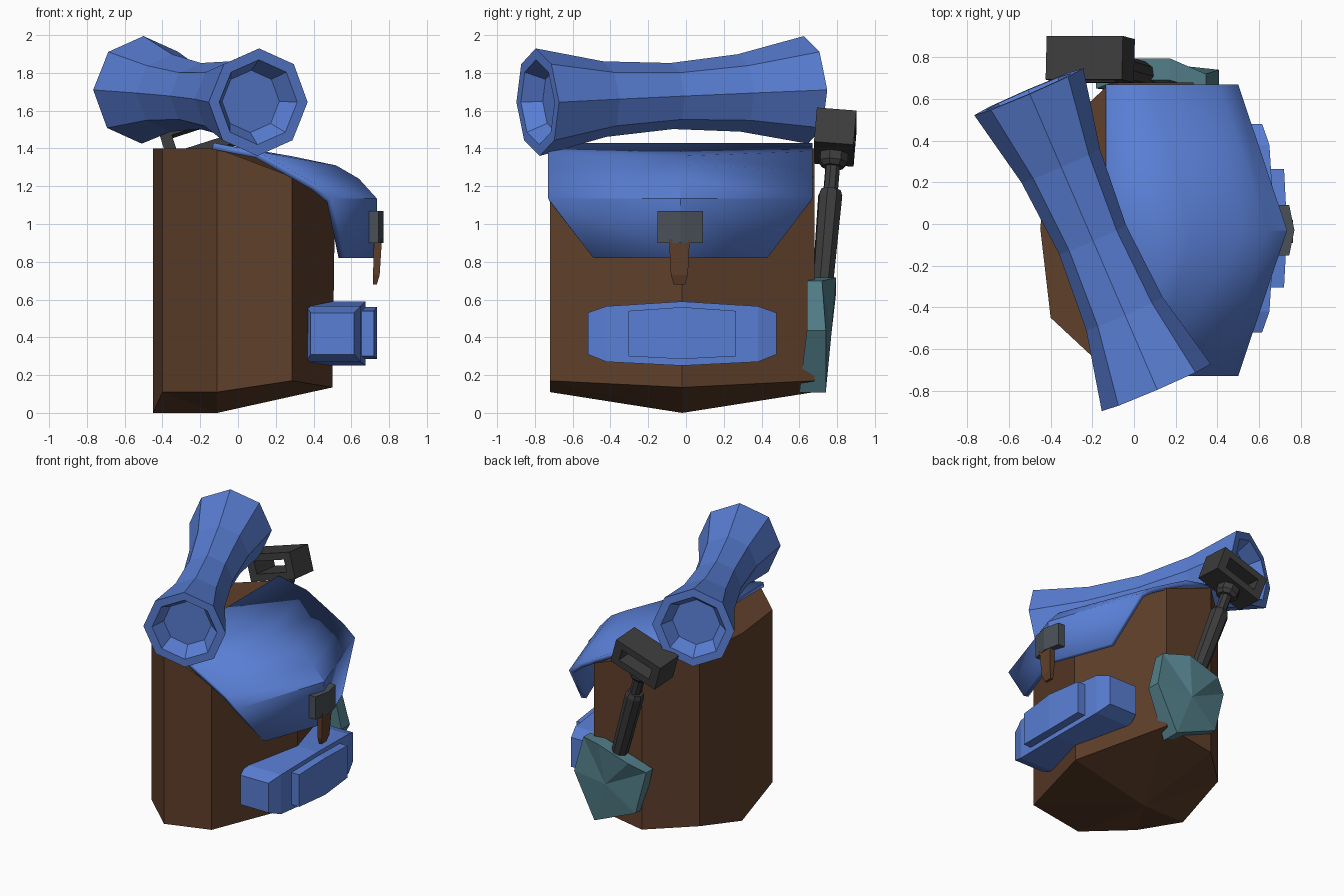
import bpy, bmesh, math
from mathutils import Vector

if "Cube" in bpy.data.objects:
    bpy.data.objects.remove(bpy.data.objects["Cube"])

CY = -0.02  # symmetry plane of the pack


def material(name, rgb):
    m = bpy.data.materials.new(name)
    m.diffuse_color = (*rgb, 1)
    m.use_nodes = True
    m.node_tree.nodes["Principled BSDF"].inputs["Base Color"].default_value = m.diffuse_color
    return m


BLUE = material("blue_cloth", (0.10, 0.21, 0.66))
BROWN = material("brown_leather", (0.115, 0.05, 0.024))
DARK = material("dark_grip", (0.045, 0.045, 0.045))
TEAL = material("teal_metal", (0.085, 0.21, 0.25))
STEEL = material("buckle_metal", (0.065, 0.08, 0.095))


def finish(name, bm, mat, recalc=True):
    if recalc:
        bmesh.ops.recalc_face_normals(bm, faces=bm.faces)
    me = bpy.data.meshes.new(name)
    bm.to_mesh(me)
    bm.free()
    ob = bpy.data.objects.new(name, me)
    me.materials.append(mat)
    bpy.context.collection.objects.link(ob)
    return ob


def loft(name, rings, mat, caps=(None, None)):
    """Bridge equal-length rings; a cap is an n-gon or a fan to a given point."""
    bm = bmesh.new()
    vs = [[bm.verts.new(p) for p in r] for r in rings]
    n = len(rings[0])
    for a, b in zip(vs, vs[1:]):
        for i in range(n):
            j = (i + 1) % n
            bm.faces.new((a[i], a[j], b[j], b[i]))
    for ring, c in zip((vs[0], vs[-1]), caps):
        if c is None:
            bm.faces.new(ring)
        else:
            cv = bm.verts.new(c)
            for i in range(n):
                bm.faces.new((ring[i], ring[(i + 1) % n], cv))
    return finish(name, bm, mat)


def tube(name, start, end, steps, sides, mat):
    """Polygonal tube; steps are (distance, radius) pairs along the axis."""
    s, d = Vector(start), (Vector(end) - Vector(start)).normalized()
    right = d.cross(Vector((0, 0, 1))).normalized()
    up = right.cross(d)
    rings = []
    for t, r in steps:
        rings.append([s + d * t + (up * math.cos(a) + right * math.sin(a)) * r
                      for a in (2 * math.pi * k / sides for k in range(sides))])
    return loft(name, rings, mat)


# Pack body: (x, half width, bottom z, top z), mirrored across the middle plane
half = [(-0.45, 0, 0, 1.40), (-0.40, 0.43, 0.11, 1.40), (-0.11, 0.70, 0.11, 1.40),
        (0.285, 0.70, 0.17, 1.25), (0.50, 0, 0.135, 1.25)]
loop = [(x, CY - w, b, t) for x, w, b, t in half]
loop += [(x, CY + w, b, t) for x, w, b, t in half[-2:0:-1]]
loft("pack_body", [[(x, y, b) for x, y, b, t in loop],
                   [(x + (0.015 if x > 0.4 else 0), y, t) for x, y, b, t in loop]], BROWN,
     ((-0.11, CY, 0), (-0.11, CY, 1.40)))

# Top flap: side profile and bulging centre profile, thickened inward
side = [(-0.13, 1.43, 0.70), (0.10, 1.385, 0.70), (0.28, 1.285, 0.70),
        (0.41, 1.21, 0.70), (0.50, 1.135, 0.70), (0.565, 0.82, 0.46)]
mid = [(-0.13, 1.43), (0.28, 1.36), (0.52, 1.31), (0.64, 1.24), (0.735, 1.135), (0.735, 0.82)]
bm = bmesh.new()
rows = []
for (sx, sz, w), (mx, mz) in zip(side, mid):
    rows.append([bm.verts.new(p) for p in
                 ((sx, CY - 0.01 - w, sz), (mx, CY - 0.01, mz), (sx, CY - 0.01 + w, sz))])
for a, b in zip(rows, rows[1:]):
    for j in range(2):
        bm.faces.new((a[j], b[j], b[j + 1], a[j + 1]))
flap = finish("top_flap", bm, BLUE, recalc=False)
sol = flap.modifiers.new("thickness", "SOLIDIFY")
sol.thickness, sol.offset = 0.035, -1
bpy.context.view_layer.objects.active = flap
flap.select_set(True)
bpy.ops.object.shade_smooth_by_angle(angle=math.radians(25))


# Front pocket and its raised panel: box sections (y, x0, x1, z0, z1)
def pouch(name, sections, mat):
    loft(name, [[(x0, CY + y, z0), (x1, CY + y, z0), (x1, CY + y, z1), (x0, CY + y, z1)]
                for y, x0, x1, z0, z1 in sections], mat)


end, shoulder = (0.385, 0.615, 0.31, 0.53), (0.36, 0.65, 0.27, 0.565)
pouch("front_pocket", [(-0.50, *end), (-0.40, *shoulder), (0, 0.36, 0.675, 0.25, 0.59),
                       (0.40, *shoulder), (0.50, *end)], BLUE)
panel = (0.60, 0.72, 0.30, 0.54)
pouch("pocket_panel", [(-0.285, *panel), (0, 0.60, 0.735, 0.285, 0.56), (0.285, *panel)], BLUE)

# Buckle and hanging strap
plan = [(0.69, -0.15), (0.745, -0.15), (0.77, -0.03), (0.745, 0.09), (0.69, 0.09)]
loft("buckle", [[(x, y, z) for x, y in plan] for z in (0.90, 1.07)], STEEL)
loft("strap", [[(x0, -0.035 - w, z), (x1, -0.035 - w, z), (x1, -0.035 + w, z), (x0, -0.035 + w, z)]
               for z, w, x0, x1 in ((0.68, 0.03, 0.715, 0.735), (0.73, 0.045, 0.715, 0.75),
                                    (0.92, 0.055, 0.72, 0.762))], BROWN)

# Bedroll: pinched octagonal roll with recessed ends
p0, p1 = (0.107, -0.785, 1.645), (-0.505, 0.635, 1.71)
L = (Vector(p1) - Vector(p0)).length
tube("bedroll", p0, p1,
     [(0.10, 0.165), (0, 0.225), (0, 0.285), (0.25 * L, 0.20), (0.5 * L, 0.175),
      (0.75 * L, 0.205), (L, 0.285), (L, 0.225), (L - 0.10, 0.165)], 8, BLUE)


# Shovel: leaning shaft, collar, looped grip and pointed blade
def on_axis(z):
    return Vector((-0.21 - 0.32 * (z - 1.46), 0.79 + 0.085 * (z - 1.46), z))


axis = (on_axis(1) - on_axis(0)).normalized()
across = Vector((axis.z, 0, -axis.x)).normalized()
depth = across.cross(axis) * -1
tube("shovel_shaft", on_axis(0.58), on_axis(1.4),
     [(0, 0.055), (0.60, 0.066), (0.63, 0.055), (0.63, 0.04), (0.76, 0.04),
      (0.76, 0.06), (0.785, 0.08), (0.85, 0.08)], 8, DARK)

# Grip: rectangular frame open front to back
c = on_axis(1.46)


def frame_ring(w, h, d):
    return [c + across * sx * w + axis * sz * h + depth * d
            for sx, sz in ((-1, -1), (1, -1), (1, 1), (-1, 1))]


rings = [frame_ring(0.192, 0.095, -0.105), frame_ring(0.192, 0.095, 0.105),
         frame_ring(0.13, 0.045, 0.105), frame_ring(0.13, 0.045, -0.105)]
bm = bmesh.new()
vs = [[bm.verts.new(p) for p in r] for r in rings]
for k in range(4):
    a, b = vs[k], vs[(k + 1) % 4]
    for i in range(4):
        j = (i + 1) % 4
        bm.faces.new((a[i], a[j], b[j], b[i]))
finish("shovel_grip", bm, DARK)

# Blade outline: (across, along, inner y, outer y) around its centre
outline = [(0.29, 0.20, 0.64, 0.72), (0.13, 0.27, 0.69, 0.795), (-0.13, 0.27, 0.69, 0.795),
           (-0.25, 0.24, 0.65, 0.73), (-0.27, -0.09, 0.64, 0.74), (0.01, -0.33, 0.60, 0.74),
           (0.27, -0.07, 0.64, 0.74)]
up = Vector((-0.305, 0, 0.952))
acr = Vector((0.952, 0, 0.305))
bc = Vector((0.13, 0, 0.42))
loft("shovel_blade", [[bc + acr * u + up * v + Vector((0, (yi, yo)[k], 0))
                       for u, v, yi, yo in outline] for k in (0, 1)], TEAL,
     (bc + Vector((0, 0.66, 0)), bc + Vector((0, 0.77, 0))))
